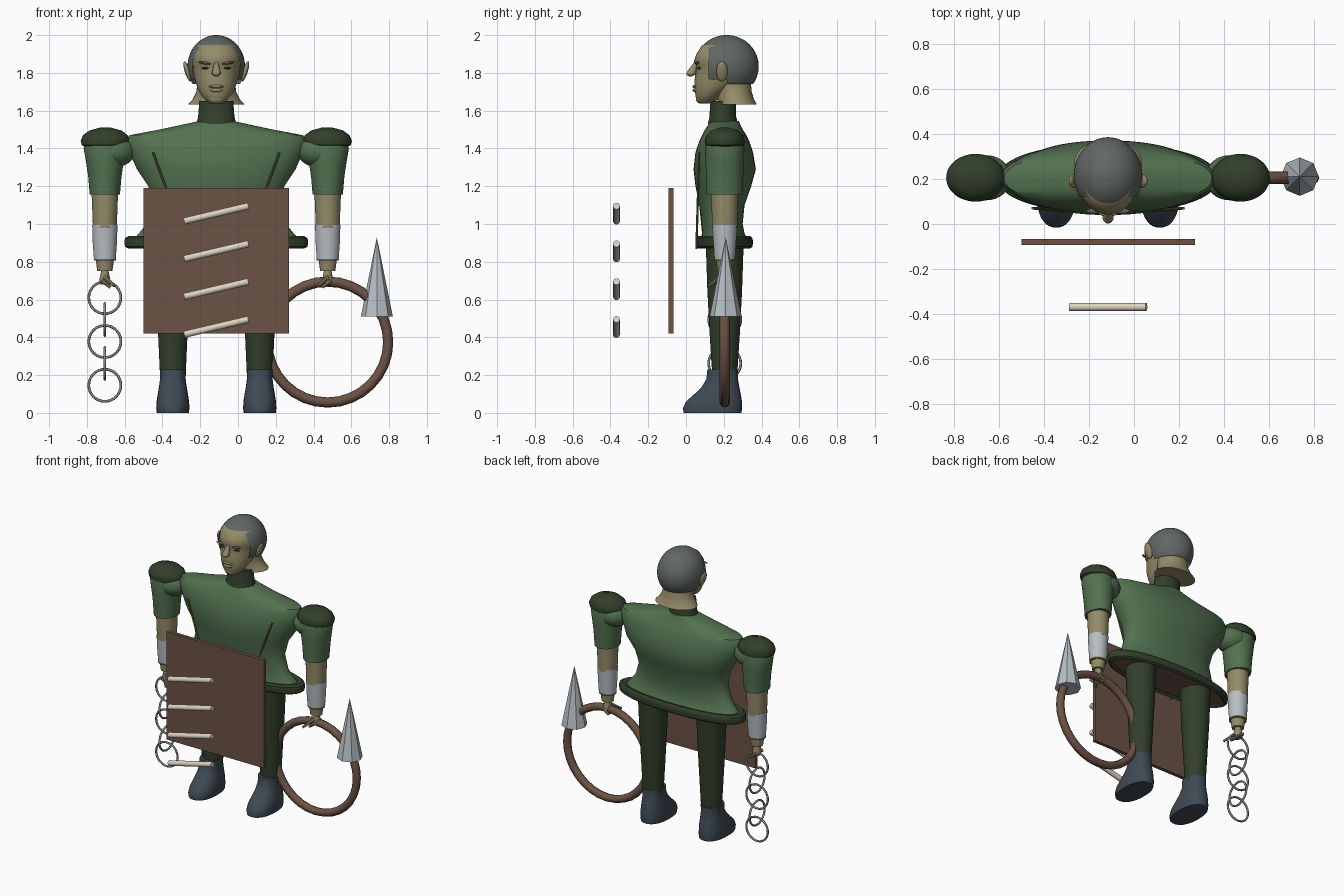
import bpy, bmesh, math
from mathutils import Vector, Matrix

if "Cube" in bpy.data.objects:
    bpy.data.objects.remove(bpy.data.objects["Cube"], do_unlink=True)

MID = -0.115   # x of the figure's centre plane
ARM = 0.59     # arm distance from the centre plane
LEG = 0.23     # leg distance from the centre plane
DEPTH = 0.205  # y of the limbs


def material(name, r, g, b):
    m = bpy.data.materials.new(name)
    m.use_nodes = True
    m.diffuse_color = (r, g, b, 1)
    bsdf = m.node_tree.nodes["Principled BSDF"]
    bsdf.inputs["Base Color"].default_value = (r, g, b, 1)
    bsdf.inputs["Roughness"].default_value = 0.8
    return m


GREEN = material("tunic green", .085, .165, .08)
DARK = material("dark green", .032, .05, .024)
SKIN = material("skin", .3, .26, .14)
HAIR = material("hair grey", .12, .135, .13)
SLATE = material("boot slate", .05, .068, .09)
BROWN = material("wood brown", .15, .085, .06)
PALE = material("pale grey", .47, .52, .55)
METAL = material("chain metal", .22, .25, .25)
BONE = material("bone", .72, .66, .54)
OLIVE = material("olive", .15, .16, .05)


def finish(bm, name, mat, smooth=True, angle=40):
    bmesh.ops.recalc_face_normals(bm, faces=bm.faces)
    mesh = bpy.data.meshes.new(name)
    bm.to_mesh(mesh)
    bm.free()
    mesh.materials.append(mat)
    if smooth:
        mesh.shade_smooth()
        mesh.set_sharp_from_angle(angle=math.radians(angle))
    ob = bpy.data.objects.new(name, mesh)
    bpy.context.collection.objects.link(ob)
    return ob


def loft(name, mat, sections, cx=MID, n=40, power=2.0, caps=True, angle=40):
    """Stack of rounded rings, each given as (z, half width, front y, back y)."""
    bm = bmesh.new()
    rings = []
    for z, rx, front, back in sections:
        ring = []
        for i in range(n):
            a = math.tau * i / n
            c, s = math.cos(a), math.sin(a)
            x = math.copysign(abs(c) ** (2 / power), c) * rx
            y = math.copysign(abs(s) ** (2 / power), s) * (back - front) / 2
            ring.append(bm.verts.new((cx + x, (front + back) / 2 + y, z)))
        rings.append(ring)
    for low, high in zip(rings, rings[1:]):
        for i in range(n):
            j = (i + 1) % n
            bm.faces.new((low[i], low[j], high[j], high[i]))
    if caps:
        bm.faces.new(rings[0])
        bm.faces.new(rings[-1])
    return finish(bm, name, mat, angle=angle)


def limb(name, mat, sections, cx, cy=DEPTH, **kw):
    """Loft whose rings (z, half width, half depth) share one y centre."""
    return loft(name, mat, [(z, rx, cy - ry, cy + ry) for z, rx, ry in sections], cx, **kw)


def ball(name, mat, centre, radii, n=24, tilt=0.0):
    bm = bmesh.new()
    m = Matrix.Translation(centre) @ Matrix.Rotation(tilt, 4, 'Y') @ Matrix.Diagonal((*radii, 1))
    bmesh.ops.create_uvsphere(bm, u_segments=n, v_segments=n // 2, radius=1, matrix=m)
    return finish(bm, name, mat)


def rod(name, mat, start, end, r1, r2=None, n=12, smooth=True):
    start, end = Vector(start), Vector(end)
    d = end - start
    m = Matrix.Translation((start + end) / 2) @ d.to_track_quat('Z', 'Y').to_matrix().to_4x4()
    bm = bmesh.new()
    bmesh.ops.create_cone(bm, cap_ends=True, segments=n, radius1=r1,
                          radius2=r1 if r2 is None else r2, depth=d.length, matrix=m)
    return finish(bm, name, mat, smooth)


def hoop(name, mat, centre, major, minor, turn=0.0, n=32, sides=8):
    """Upright ring; turn rotates it about z."""
    bm = bmesh.new()
    grid = [[bm.verts.new(((major + minor * math.cos(b)) * math.cos(a), minor * math.sin(b),
                           (major + minor * math.cos(b)) * math.sin(a)))
             for b in (math.tau * k / sides for k in range(sides))]
            for a in (math.tau * i / n for i in range(n))]
    for i in range(n):
        for k in range(sides):
            p, q, l = grid[i], grid[(i + 1) % n], (k + 1) % sides
            bm.faces.new((p[k], q[k], q[l], p[l]))
    bm.transform(Matrix.Translation(centre) @ Matrix.Rotation(turn, 4, 'Z'))
    return finish(bm, name, mat, angle=60)


# Tunic, hem and collar
loft("tunic", GREEN, [
    (.90, .455, .07, .335), (.95, .41, .085, .31), (1.0, .37, .08, .30), (1.1, .34, .07, .31),
    (1.2, .36, .05, .345), (1.29, .42, .04, .37), (1.38, .46, .05, .355), (1.44, .475, .07, .335),
    (1.47, .46, .085, .32), (1.5, .3, .1, .3), (1.53, .16, .12, .285), (1.545, .09, .13, .28)],
    n=64, power=2.2)
loft("hem", DARK, [
    (.885, .44, .085, .325), (.87, .465, .065, .34), (.88, .483, .052, .352), (.905, .487, .05, .355),
    (.925, .483, .052, .352), (.936, .465, .065, .34), (.93, .43, .085, .32)],
    n=64, power=2.2, caps=False)
loft("tunic_underside", BROWN, [(.884, .445, .08, .33), (.892, .445, .08, .33)], n=64, power=2.2)
limb("collar", DARK, [(1.53, .105, .08), (1.57, .096, .07), (1.65, .09, .068)], MID, cy=.195)

# Neck and head
loft("neck", SKIN, [
    (1.632, .15, .17, .375), (1.66, .125, .165, .36), (1.7, .105, .16, .348),
    (1.75, .1, .15, .343), (1.8, .11, .15, .33)])
loft("head", SKIN, [
    (1.638, .03, .07, .12), (1.646, .048, .058, .15), (1.68, .078, .05, .19), (1.72, .1, .045, .25),
    (1.76, .112, .045, .3), (1.8, .121, .052, .32), (1.835, .125, .055, .33), (1.86, .131, .042, .34),
    (1.9, .13, .055, .335), (1.945, .108, .084, .31), (1.97, .06, .14, .27)], angle=70)

# Cropped hair: skull shell cut along the hairline
bm = bmesh.new()
bmesh.ops.create_uvsphere(bm, u_segments=48, v_segments=32, radius=1,
                          matrix=Matrix.Translation((MID, .215, 1.835)) @ Matrix.Diagonal((.152, .17, .165, 1)))
for co, no in (((0, 0, 1.945), (0, 0, 1)), ((0, 0, 1.765), (0, 0, 1)), ((0, 0, 1.74), (0, 0, 1)),
               ((0, .12, 0), (0, 1, 0)), ((0, .17, 0), (0, 1, 0)), ((0, .22, 0), (0, 1, 0))):
    bmesh.ops.bisect_plane(bm, geom=bm.verts[:] + bm.edges[:] + bm.faces[:], plane_co=co, plane_no=no)


def hairline(y):
    if y < .12:
        return 1.945
    return 1.765 if y < .22 else 1.74


bald = [f for f in bm.faces if f.calc_center_median().z < hairline(f.calc_center_median().y)]
bmesh.ops.delete(bm, geom=bald, context='FACES')
finish(bm, "hair", HAIR)

# Facial features
rod("nose", SKIN, (MID, .055, 1.86), (MID, .028, 1.796), .008, .025)
ball("nose_tip", SKIN, (MID, .024, 1.797), (.022, .022, .016))
ball("upper_lip", SKIN, (MID, .047, 1.728), (.04, .014, .008))
ball("lower_lip", SKIN, (MID, .049, 1.708), (.034, .014, .01))
ball("chin", SKIN, (MID, .075, 1.662), (.04, .022, .022))
for s, side in ((-1, "right"), (1, "left")):
    ball(side + "_eye", DARK, (MID + s * .055, .07, 1.825), (.023, .01, .006))
    ball(side + "_brow", HAIR, (MID + s * .06, .058, 1.852), (.036, .012, .007), tilt=-s * .12)
    ball(side + "_ear", SKIN, (MID + s * .153, .19, 1.808), (.014, .03, .056), tilt=s * .3)

for s, side in ((-1, "right"), (1, "left")):
    ax, lx = MID + s * ARM, MID + s * LEG

    # Shoulder and sleeve
    ball(side + "_shoulder", GREEN, (ax - s * .05, DEPTH, 1.385), (.11, .1, .085), n=32)
    limb(side + "_sleeve", GREEN, [(1.155, .08, .095), (1.25, .088, .098), (1.33, .1, .102),
                                   (1.4, .112, .104), (1.44, .1, .095)], ax)
    limb(side + "_shoulder_cap", DARK, [(1.405, .1, .085), (1.418, .125, .102), (1.44, .131, .106),
                                        (1.47, .118, .096), (1.495, .085, .07), (1.51, .03, .025)],
         ax - s * .003)

    # Forearm, bandage and hand
    limb(side + "_forearm", SKIN, [(.98, .063, .066), (1.16, .07, .072)], ax)
    limb(side + "_bandage", PALE, [(.815, .058, .055), (.9, .064, .06), (.995, .067, .066)], ax)
    limb(side + "_bandage_trim", OLIVE, [(.806, .058, .055), (.816, .059, .056)], ax)
    limb(side + "_wrist", SKIN, [(.75, .04, .038), (.81, .048, .046)], ax)
    limb(side + "_palm", SKIN, [(.68, .026, .034), (.71, .028, .03), (.76, .018, .022)], ax, n=16)
    for k in range(4):
        y = DEPTH - .035 + k * .022
        knuckle = (ax + s * .016, y, .7)
        bend = (ax - s * .03, y, .665)
        rod(f"{side}_finger_{k + 1}", SKIN, knuckle, bend, .011, .008, n=8)
    rod(side + "_thumb", SKIN, (ax, DEPTH - .02, .72), (ax - s * .05, DEPTH - .085, .672), .012, .008, n=8)

    # Leg and boot
    limb(side + "_leg", DARK, [(.2, .068, .066), (.42, .078, .08), (.65, .09, .092), (.89, .1, .1)], lx)
    loft(side + "_boot", SLATE, [
        (0, .085, -.012, .293), (.025, .088, -.016, .297), (.06, .086, 0, .296), (.1, .08, .045, .29),
        (.14, .073, .085, .282), (.18, .068, .108, .275), (.23, .069, .113, .275)],
        lx, power=2.3, angle=60)

    # Cord down the chest
    rod(side + "_cord", OLIVE, (MID + s * .335, .07, 1.38), (MID + s * .15, .055, .87), .006, n=8)

# Board with slanted bars in front
bm = bmesh.new()
bmesh.ops.create_cube(bm, size=1, matrix=Matrix.Translation((MID, -.08, .805)) @ Matrix.Diagonal((.77, .025, .77, 1)))
finish(bm, "board", BROWN, smooth=False)
for k in range(4):
    z = 1.055 - .2 * k
    rod(f"bar_{k + 1}", BONE, (-.285, -.368, z - .04), (.055, -.368, z + .04), .018, n=16)

# Hoop with a spike, held in the left hand
hoop("hoop", BROWN, (.475, DEPTH, .375), .32, .027)
rod("spike", PALE, (.735, .21, .51), (.735, .21, .93), .085, 0, n=8, smooth=False)

# Chain hanging from the right hand
for k in range(5):
    hoop(f"chain_link_{k + 1}", METAL, (MID - ARM, DEPTH, .61 - .116 * k), .085, .007,
         turn=math.pi / 2 * (k % 2))
